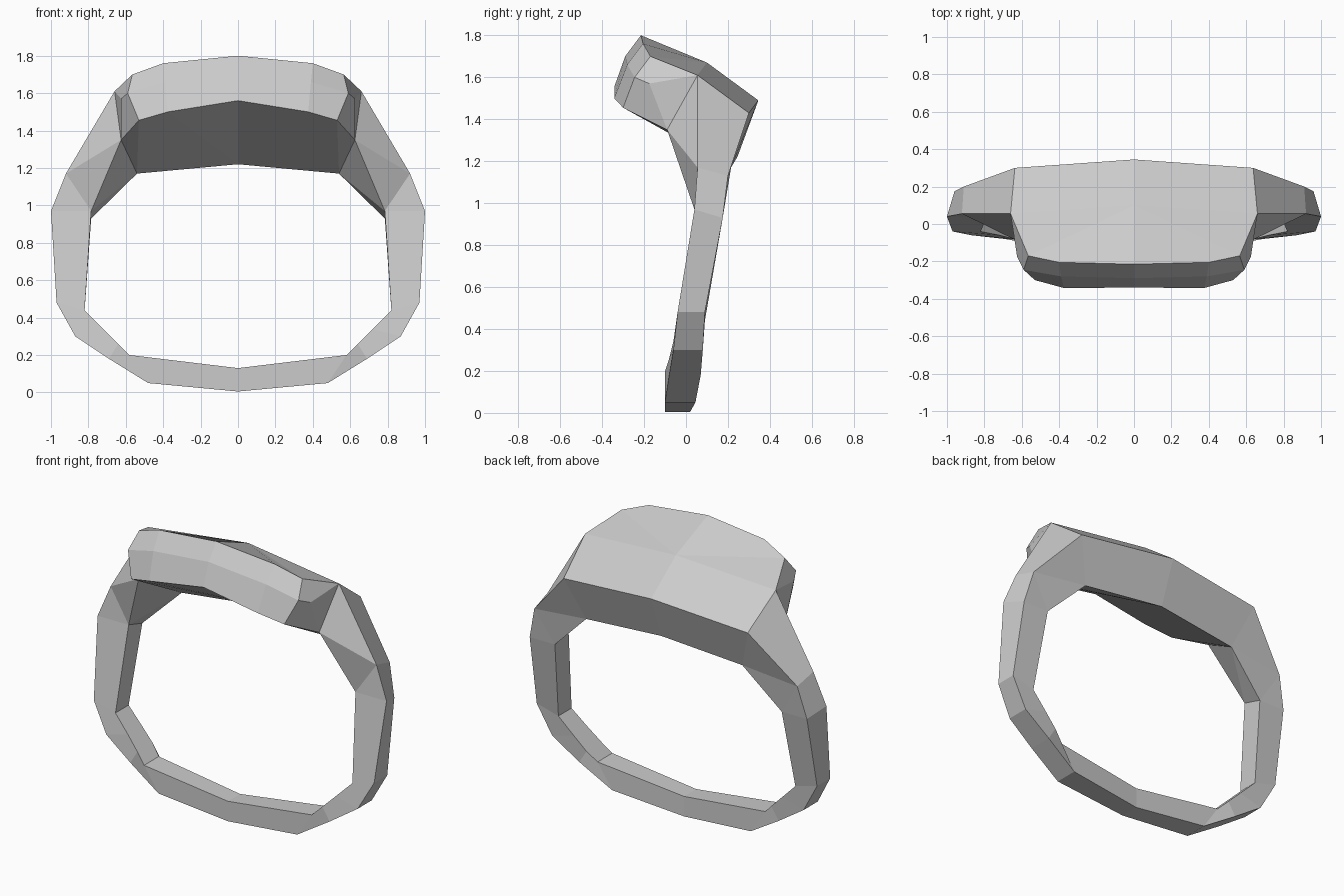
import bpy, bmesh

if "Cube" in bpy.data.objects:
    bpy.data.objects.remove(bpy.data.objects["Cube"])

bm = bmesh.new()

# Band stations, bottom to shoulder: outer x, z / inner x, z / front y, back y
BAND = [
    (0.00, 0.005, 0.00, 0.13, -0.10, 0.02),
    (0.48, 0.05, 0.58, 0.20, -0.10, 0.045),
    (0.69, 0.18, 0.64, 0.26, -0.08, 0.07),
    (0.87, 0.30, 0.72, 0.34, -0.06, 0.08),
    (0.97, 0.48, 0.82, 0.44, -0.04, 0.09),
    (1.00, 0.97, 0.785, 0.97, 0.04, 0.175),
]
# Head edge lines, centre to side: plate rim, lip ridge, lip underside
RIM = [(0, -.215, 1.80), (.40, -.205, 1.76), (.565, -.17, 1.70), (.66, .055, 1.61)]
LIP = [(0, -.29, 1.70), (.39, -.28, 1.66), (.59, -.245, 1.60), (.625, -.175, 1.57)]
LOW = [(0, -.34, 1.56), (.375, -.342, 1.50), (.53, -.30, 1.455), (.625, -.09, 1.35)]
CROWN = (0, .10, 1.67)
BACK = [(0, .345, 1.49), (.637, .30, 1.43)]
INNER = [(0, .245, 1.22), (.54, .215, 1.17)]
SHOULDER = [(.92, .055, 1.17), (.91, .20, 1.13)]   # outer front, outer back


def build_half(side):
    def face(*pts):
        bm.faces.new([bm.verts.new((side * x, y, z)) for x, y, z in pts])

    # Band: four-sided loops joined into a tube
    loops = []
    for xo, zo, xi, zi, yf, yb in BAND:
        drop = 0.3 * (yb - yf) if zo > 0.9 else 0
        loops.append([(xo, yf, zo), (xo - drop, yb, zo - drop),
                      (xi, yb, zi - drop), (xi, yf, zi)])
    for a, b in zip(loops, loops[1:]):
        for i in range(4):
            j = (i + 1) % 4
            face(a[i], a[j], b[j], b[i])
    of, ob, ib, inf = loops[-1]
    sf, sb = SHOULDER
    side_top, side_low = RIM[3], LOW[3]

    # Shoulder: flares from the band into the head
    face(of, ob, sb, sf)
    face(sf, sb, BACK[1], side_top)
    face(side_top, side_low, sf)
    face(sf, side_low, inf)
    face(sf, inf, of)
    face(side_low, INNER[1], inf)
    face(inf, INNER[1], ib)
    face(sb, ib, INNER[1])
    face(sb, ob, ib)
    face(BACK[1], sb, INNER[1])

    # Lip around the front of the head
    for a, b in ((RIM, LIP), (LIP, LOW)):
        for i in range(3):
            face(a[i], b[i], b[i + 1], a[i + 1])
    face(RIM[3], LIP[3], LOW[3])

    # Crowned plate, back wall and underside
    face(CROWN, RIM[0], RIM[1], RIM[2])
    face(CROWN, RIM[2], RIM[3])
    face(CROWN, RIM[3], BACK[1], BACK[0])
    face(BACK[0], BACK[1], INNER[1], INNER[0])
    face(INNER[0], LOW[0], LOW[1])
    face(INNER[0], LOW[1], LOW[2], INNER[1])
    face(INNER[1], LOW[2], LOW[3])


for s in (1, -1):
    build_half(s)
bmesh.ops.remove_doubles(bm, verts=bm.verts, dist=0.0005)
bmesh.ops.recalc_face_normals(bm, faces=bm.faces)

mesh = bpy.data.meshes.new("signet_ring")
bm.to_mesh(mesh)
bm.free()
ring = bpy.data.objects.new("signet_ring", mesh)
bpy.context.collection.objects.link(ring)
